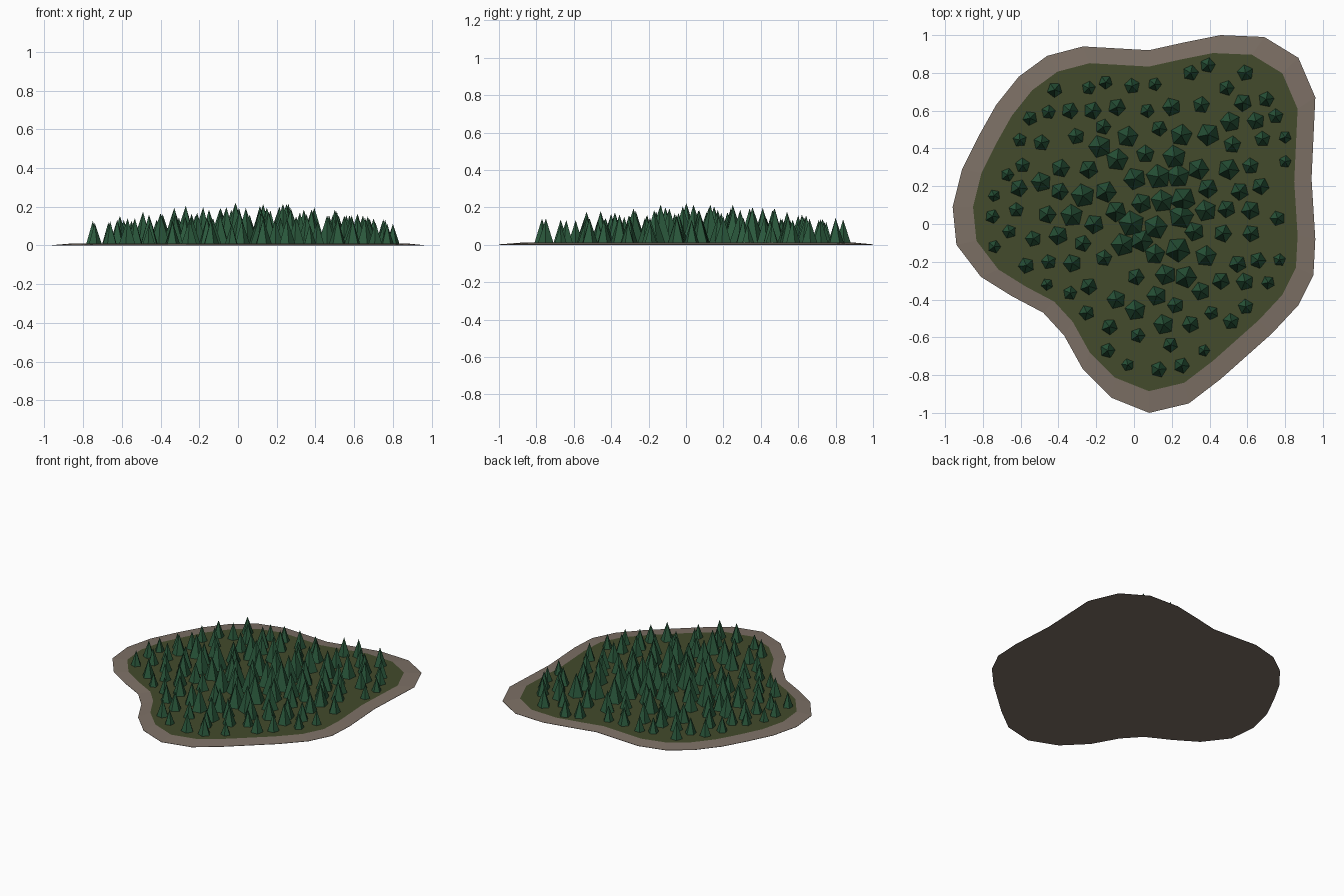
import bpy
import bmesh
import math
import random
from mathutils import Matrix, Vector

random.seed(7)
cube = bpy.data.objects.get("Cube")
if cube:
    bpy.data.objects.remove(cube, do_unlink=True)

GROUND_TOP = 0.011
RIM_HEIGHT = 0.002
TREE_COUNT = 121
TREE_SIDES = 5


def make_material(name, colour):
    material = bpy.data.materials.new(name)
    material.use_nodes = True
    rgba = (*colour, 1.0)
    material.diffuse_color = rgba
    material.node_tree.nodes["Principled BSDF"].inputs["Base Color"].default_value = rgba
    return material


def make_object(name, bm, materials):
    mesh = bpy.data.meshes.new(name)
    bm.normal_update()
    bm.to_mesh(mesh)
    bm.free()
    for material in materials:
        mesh.materials.append(material)
    obj = bpy.data.objects.new(name, mesh)
    bpy.context.collection.objects.link(obj)
    return obj


def to_points(hundredths):
    return [Vector((x / 100, y / 100)) for x, y in hundredths]


def segments(outline):
    return zip(outline, outline[1:] + outline[:1])


def is_inside(point, outline):
    inside = False
    for a, b in segments(outline):
        if (a.y > point.y) != (b.y > point.y):
            if point.x < a.x + (point.y - a.y) * (b.x - a.x) / (b.y - a.y):
                inside = not inside
    return inside


def edge_distance(point, outline):
    def distance(a, b):
        side = b - a
        t = max(0, min(1, (point - a).dot(side) / side.length_squared))
        return (a + side * t - point).length
    return min(distance(a, b) for a, b in segments(outline))


earth = make_material("earth_brown", (0.205, 0.163, 0.132))
grass = make_material("forest_floor_green", (0.056, 0.070, 0.025))
needles = make_material("fir_green", (0.024, 0.100, 0.046))

# Outline of the ground patch, clockwise, in hundredths
outer = to_points([
    (46, 100), (69, 99), (87, 88), (96, 67), (94, 24), (96, -8), (95, -27),
    (87, -43), (73, -58), (46, -82), (29, -95), (8, -100), (-12, -92),
    (-27, -77), (-37, -59), (-48, -47), (-65, -38), (-81, -28), (-94, -11),
    (-96, 9), (-91, 29), (-82, 47), (-73, 63), (-61, 78), (-46, 89),
    (-27, 94), (8, 92), (26, 96)])
inner = [point * 0.895 + Vector((0.007, 0.01)) for point in outer]

# Ground: thin slab with a sloping earth border and a flat green top
bm = bmesh.new()
rings = [[bm.verts.new((p.x, p.y, z)) for p in outline]
         for outline, z in ((outer, 0), (outer, RIM_HEIGHT), (inner, GROUND_TOP))]
for low, high in zip(rings, rings[1:]):
    for i in range(len(low)):
        bm.faces.new((low[i - 1], low[i], high[i], high[i - 1]))
bm.faces.new(rings[0])
top = bm.faces.new(rings[-1])
bmesh.ops.recalc_face_normals(bm, faces=bm.faces)
top.material_index = 1
make_object("ground", bm, [earth, grass])

# Main trees, in hundredths
trees = to_points([
    (-42, 71), (-24, 72), (-15, 75), (-1, 73), (11, 74), (30, 80), (39, 84),
    (59, 80), (49, 72), (70, 66), (-55, 56), (-34, 60), (-22, 60), (7, 60),
    (20, 62), (51, 54), (75, 57), (80, 33), (80, 46), (68, 45), (52, 42),
    (25, 47), (-18, 41), (-49, 43), (-59, 31), (-67, 26), (-61, 19),
    (-74, 15), (-75, 4), (-66, -4), (-74, -12), (-57, -22), (-46, 5),
    (-24, 29), (-9, 34), (6, 37), (34, 29), (13, 25), (-15, 17), (-27, 15),
    (4, 11), (26, 13), (25, 4), (38, 7), (50, 29), (67, 20), (49, 8),
    (76, 3), (62, -5), (47, -5), (32, -4), (-6, -11), (-40, -6), (-16, -18),
    (-24, -33), (-46, -32), (-25, -47), (-14, -67), (2, -59), (13, -77),
    (37, -67), (41, -47), (22, -43), (30, -53), (12, -38), (1, -28),
    (11, -16), (38, -17), (46, -30), (77, -19), (71, -31)])

# Fill the widest gaps between them with more trees
spots = [Vector((random.uniform(-1, 1), random.uniform(-1, 1))) for _ in range(3000)]
spots = [p for p in spots if is_inside(p, inner) and edge_distance(p, inner) > 0.075]
gaps = [min((p - tree).length for tree in trees) for p in spots]
while len(trees) < TREE_COUNT:
    widest = spots[gaps.index(max(gaps))]
    trees.append(widest)
    gaps = [min(gap, (p - widest).length) for gap, p in zip(gaps, spots)]

# Trees: five-sided cones that grow taller away from the edge
bm = bmesh.new()
for tree in trees:
    radius = 0.034 + 0.047 * min(edge_distance(tree, inner), 0.65)
    radius *= random.uniform(0.85, 1.15)
    height = radius * 3.0
    place = Matrix.Translation((tree.x, tree.y, GROUND_TOP + height / 2))
    turn = Matrix.Rotation(random.uniform(0, math.tau), 4, "Z")
    bmesh.ops.create_cone(bm, cap_ends=True, segments=TREE_SIDES, radius1=radius,
                          radius2=0, depth=height, matrix=place @ turn)
make_object("fir_trees", bm, [needles])
